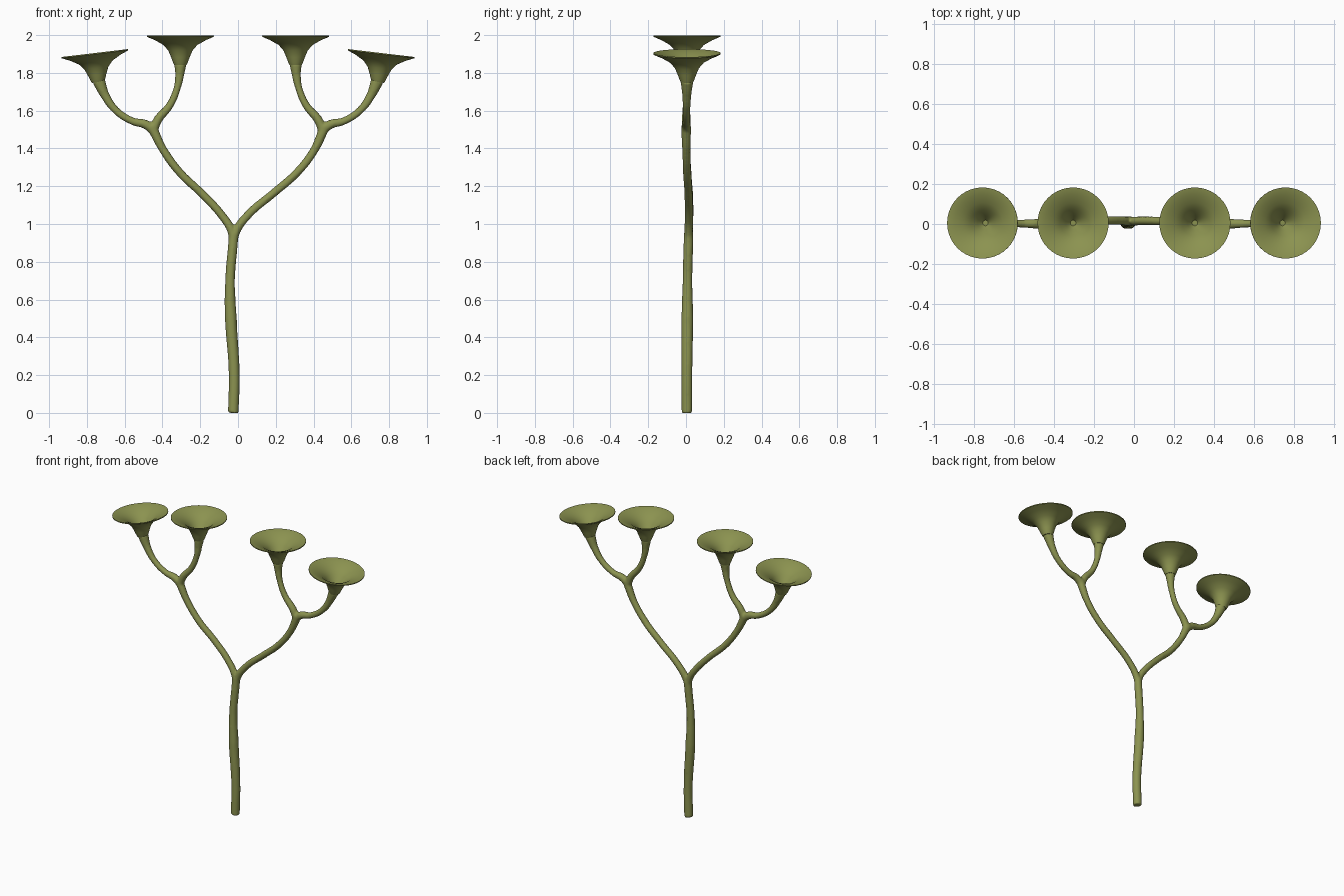
import bpy, math
from mathutils import Vector

cube = bpy.data.objects.get("Cube")
if cube:
    bpy.data.objects.remove(cube, do_unlink=True)

olive = bpy.data.materials.new("olive_green")
olive.use_nodes = True
olive.diffuse_color = (0.26, 0.29, 0.08, 1)
olive.node_tree.nodes["Principled BSDF"].inputs["Base Color"].default_value = olive.diffuse_color


def activate(obj):
    bpy.ops.object.select_all(action='DESELECT')
    obj.select_set(True)
    bpy.context.view_layer.objects.active = obj


def add_stem(curve, points):
    """Tapered tube through (x, y, z, radius) points."""
    spline = curve.splines.new('BEZIER')
    spline.bezier_points.add(len(points) - 1)
    for bp, (x, y, z, r) in zip(spline.bezier_points, points):
        bp.co = (x, y, z)
        bp.radius = r
        bp.handle_left_type = bp.handle_right_type = 'AUTO'


def mirrored(points):
    return [(-x, y, z, r) for x, y, z, r in points]


# Stem paths
trunk = [(-.025, .005, 0, .029), (-.02, .005, .2, .029), (-.038, .007, .5, .032),
         (-.042, .008, .7, .026), (-.028, .012, .88, .026), (-.022, .014, .95, .026)]
left_limb = [(-.03, .012, .88, .022), (-.008, .014, .965, .023), (.055, .016, 1.05, .022),
             (.19, .013, 1.165, .022), (.31, .006, 1.27, .022), (.4, .002, 1.385, .022),
             (.445, .001, 1.48, .026), (.46, .001, 1.52, .027)]
right_limb = [(-.025, .012, .88, .022), (-.035, .014, .965, .023), (-.085, .018, 1.045, .022),
              (-.185, .016, 1.155, .022), (-.31, .007, 1.275, .022), (-.4, .002, 1.4, .022),
              (-.445, .001, 1.49, .026), (-.46, .001, 1.52, .027)]
outer_twig = [(.445, .001, 1.49, .024), (.485, .001, 1.525, .025), (.56, .002, 1.545, .02),
              (.65, .003, 1.605, .02), (.703, .004, 1.68, .024), (.739, .005, 1.762, .035)]
inner_twig = [(.45, .001, 1.49, .024), (.425, .001, 1.55, .024), (.36, .002, 1.63, .02),
              (.322, .003, 1.72, .019), (.309, .004, 1.79, .024), (.305, .005, 1.852, .034)]

curve = bpy.data.curves.new("branching_stem", 'CURVE')
curve.dimensions = '3D'
curve.bevel_depth = 1.0
curve.bevel_resolution = 4
curve.use_fill_caps = True
for path in (trunk, left_limb, right_limb, outer_twig, inner_twig,
             mirrored(outer_twig), mirrored(inner_twig)):
    add_stem(curve, path)
stem = bpy.data.objects.new("branching_stem", curve)
bpy.context.collection.objects.link(stem)
activate(stem)
bpy.ops.object.convert(target='MESH')
stem = bpy.context.object
stem.data.materials.clear()
stem.data.materials.append(olive)

# Blend the forks into one continuous skin
remesh = stem.modifiers.new("merge_forks", 'REMESH')
remesh.mode = 'VOXEL'
remesh.voxel_size = 0.007
remesh.use_smooth_shade = True
smooth = stem.modifiers.new("soften_forks", 'SMOOTH')
smooth.factor = 0.5
smooth.iterations = 5

# Trumpet cup profile: (radius, depth below rim), outside then inside
PROFILE = [(.033, .155), (.04, .14), (.049, .115), (.064, .08), (.09, .05), (.136, .024),
           (.165, .012), (.178, .006), (.178, 0), (.17, .001), (.142, .011), (.1, .03),
           (.065, .06), (.036, .1), (.014, .13)]
SIDES = 40


def make_cup(name, centre, tilt):
    verts, faces = [], []
    for r, d in PROFILE:
        for i in range(SIDES):
            a = math.tau * i / SIDES
            verts.append((r * math.cos(a), r * math.sin(a), -d))
    for k in range(len(PROFILE) - 1):
        for i in range(SIDES):
            j = (i + 1) % SIDES
            faces.append((k * SIDES + i, k * SIDES + j, (k + 1) * SIDES + j, (k + 1) * SIDES + i))
    last = (len(PROFILE) - 1) * SIDES
    faces.append(tuple(reversed(range(SIDES))))
    faces.append(tuple(range(last, last + SIDES)))
    mesh = bpy.data.meshes.new(name)
    mesh.from_pydata(verts, [], faces)
    mesh.materials.append(olive)
    cup = bpy.data.objects.new(name, mesh)
    bpy.context.collection.objects.link(cup)
    cup.location = Vector(centre)
    cup.rotation_euler = (0, tilt, 0)
    activate(cup)
    bpy.ops.object.shade_smooth_by_angle(angle=math.radians(50))


for side, label in ((1, "left"), (-1, "right")):
    make_cup(label + "_outer_cup", (side * .759, .005, 1.905), side * .118)
    make_cup(label + "_inner_cup", (side * .305, .005, 1.998), 0)
